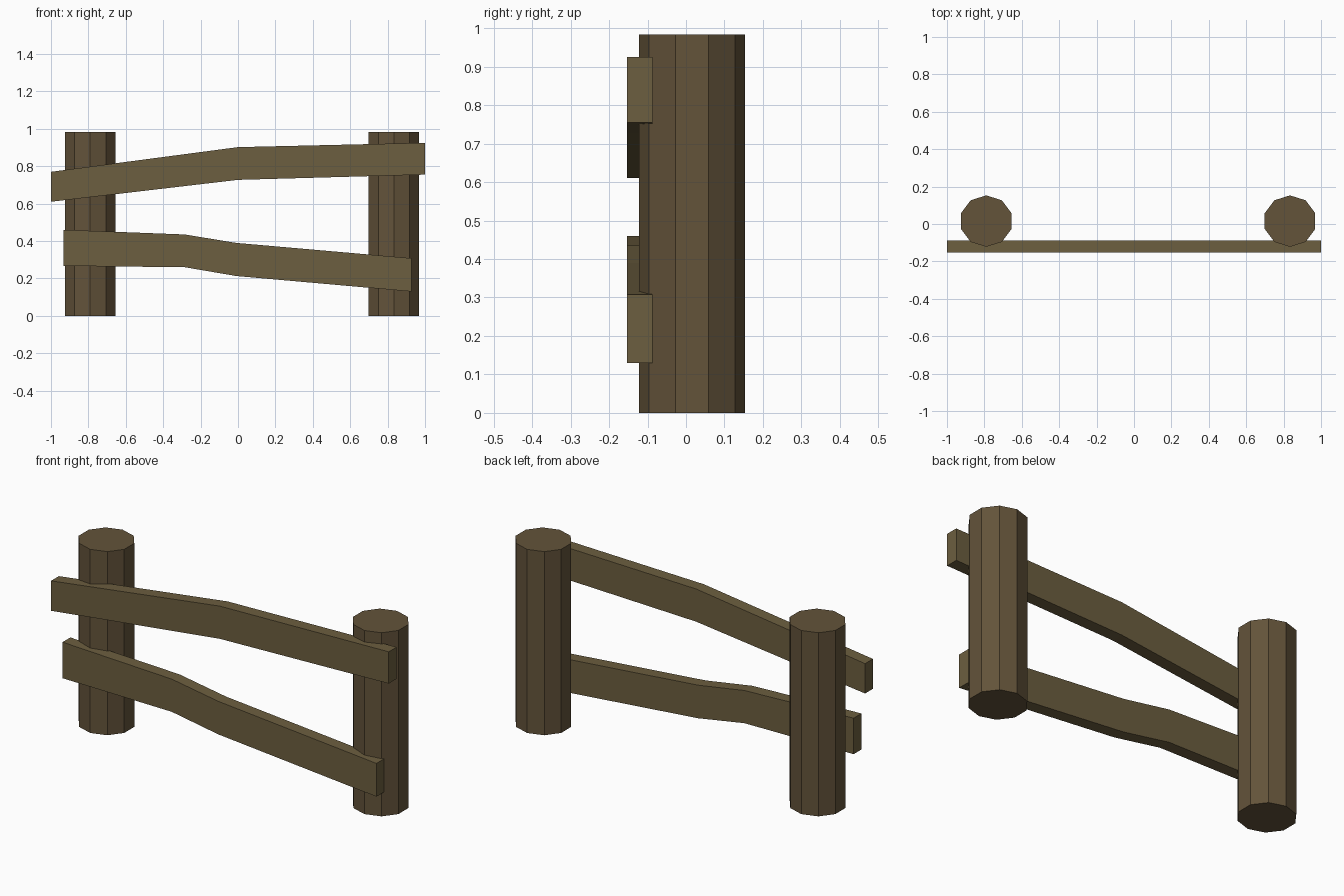
import bpy, bmesh
from math import cos, sin, pi

if "Cube" in bpy.data.objects:
    bpy.data.objects.remove(bpy.data.objects["Cube"])


def paint(name, rgb):
    m = bpy.data.materials.new(name)
    m.diffuse_color = (*rgb, 1)
    m.use_nodes = True
    m.node_tree.nodes["Principled BSDF"].inputs["Base Color"].default_value = m.diffuse_color
    return m


def prism(name, ring, offset, mat):
    """Extrude a closed ring of points along an offset vector."""
    bm = bmesh.new()
    face = bm.faces.new([bm.verts.new(p) for p in ring])
    ext = bmesh.ops.extrude_face_region(bm, geom=[face], use_keep_orig=True)
    top = [v for v in ext["geom"] if isinstance(v, bmesh.types.BMVert)]
    bmesh.ops.translate(bm, verts=top, vec=offset)
    bmesh.ops.recalc_face_normals(bm, faces=bm.faces)
    me = bpy.data.meshes.new(name)
    bm.to_mesh(me)
    bm.free()
    me.materials.append(mat)
    bpy.context.collection.objects.link(bpy.data.objects.new(name, me))


post_wood = paint("post_wood", (0.125, 0.087, 0.042))
rail_wood = paint("rail_wood", (0.150, 0.112, 0.050))

# ten-sided posts
for name, x in (("left_post", -0.79), ("right_post", 0.834)):
    ring = [(x + 0.142 * cos(pi / 2 + i * pi / 5),
             0.0155 + 0.1375 * sin(pi / 2 + i * pi / 5), 0) for i in range(10)]
    prism(name, ring, (0, 0, 0.983), post_wood)

# bent rails: (x, bottom z, top z) along the length
rails = {
    "upper_rail": [(-1, 0.61, 0.77), (0, 0.727, 0.902), (1, 0.755, 0.925)],
    "lower_rail": [(-0.932, 0.267, 0.46), (-0.285, 0.26, 0.435),
                   (-0.01, 0.213, 0.39), (0.927, 0.13, 0.308)],
}
for name, stations in rails.items():
    ring = [(x, -0.153, lo) for x, lo, hi in stations]
    ring += [(x, -0.153, hi) for x, lo, hi in reversed(stations)]
    prism(name, ring, (0, 0.066, 0), rail_wood)
